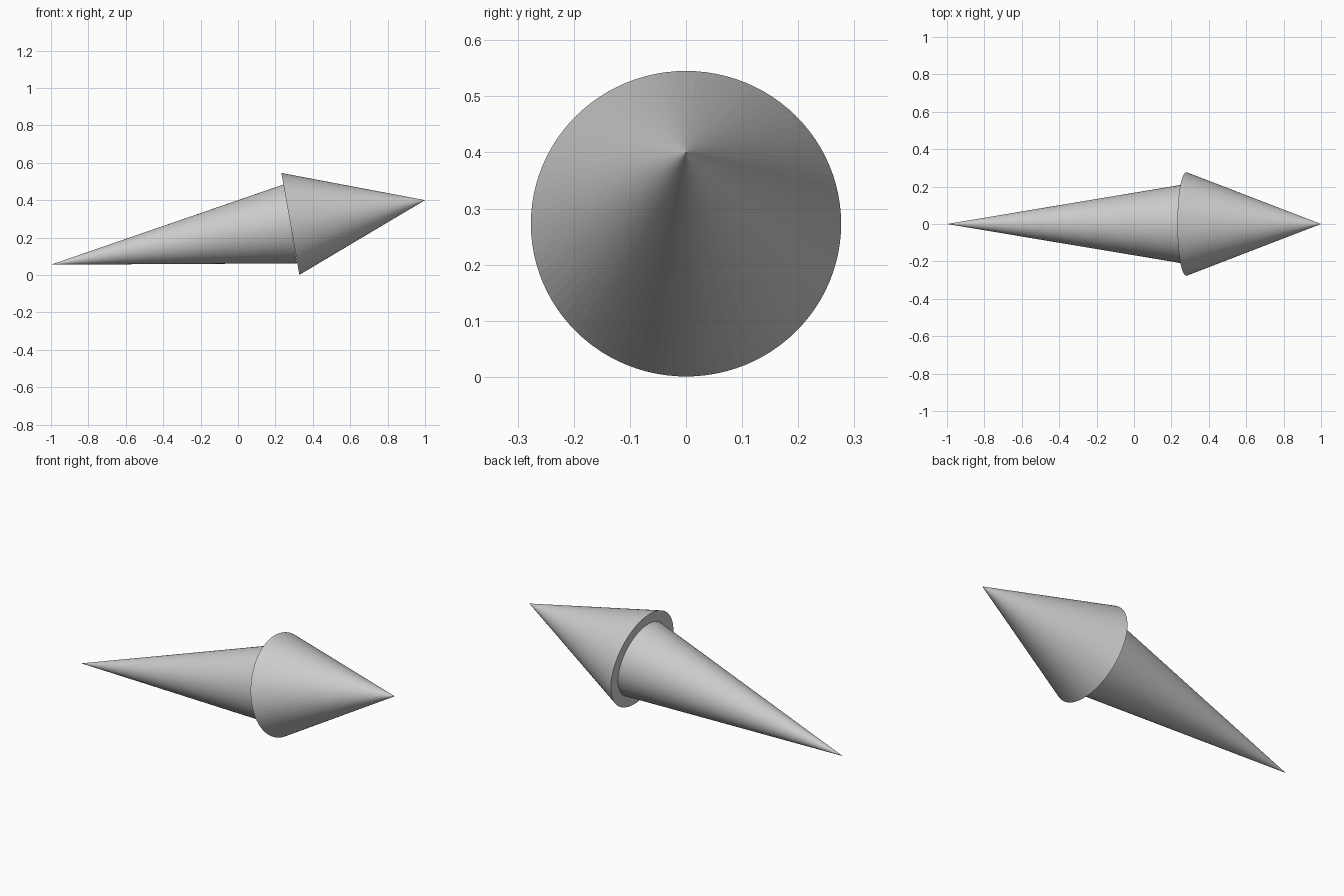
import bpy
from mathutils import Vector

if "Cube" in bpy.data.objects:
    bpy.data.objects.remove(bpy.data.objects["Cube"])

SIDES = 96
JOINT = Vector((0.28, 0, 0.273))   # where both cones share their base plane


def cone(name, tip, radius, fill):
    """Cone with its base centred on JOINT and its point at tip."""
    axis = tip - JOINT
    bpy.ops.mesh.primitive_cone_add(
        vertices=SIDES, radius1=radius, radius2=0, depth=axis.length,
        end_fill_type=fill, location=(JOINT + tip) / 2,
        rotation=axis.to_track_quat('Z', 'Y').to_euler())
    obj = bpy.context.object
    obj.name = name
    return obj


# Wide short head with a flat back
cone("head_cone", Vector((1.0, 0, 0.40)), 0.2765, 'NGON')

# Long tapering tail, open where it meets the head's back
cone("tail_cone", Vector((-1.0, 0, 0.055)), 0.214, 'NOTHING')
